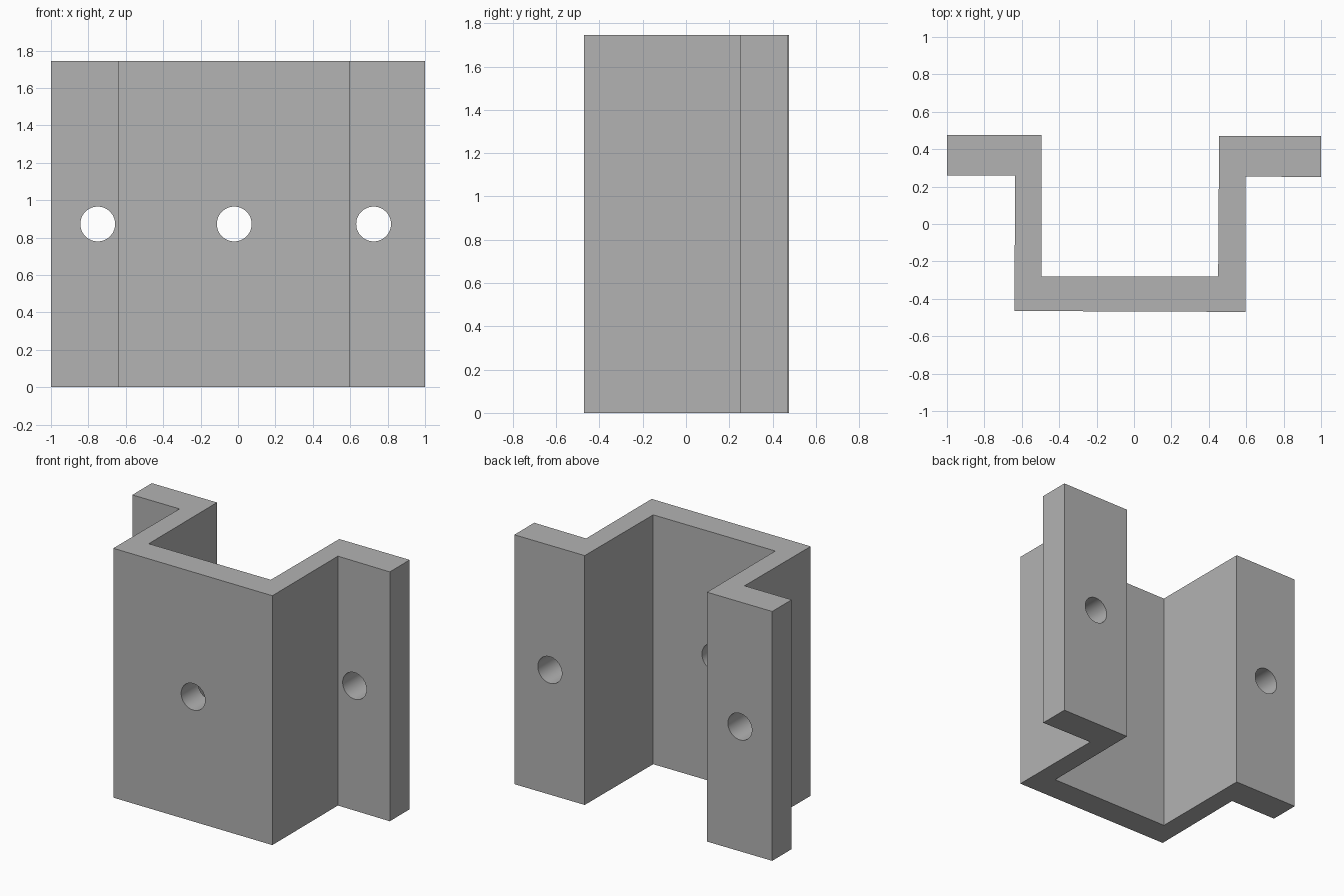
import bpy
import bmesh
import math
from mathutils import Matrix

default = bpy.data.objects.get("Cube")
if default:
    bpy.data.objects.remove(default, do_unlink=True)

HEIGHT = 1.745
HOLE_RADIUS = 0.093

# Single grey finish
grey = bpy.data.materials.new("plain_grey")
grey.use_nodes = True
colour = (0.45, 0.45, 0.45, 1)
grey.diffuse_color = colour
grey.node_tree.nodes["Principled BSDF"].inputs["Base Color"].default_value = colour


def add_object(name, bm):
    mesh = bpy.data.meshes.new(name)
    bmesh.ops.recalc_face_normals(bm, faces=bm.faces)
    bm.to_mesh(mesh)
    bm.free()
    mesh.materials.append(grey)
    obj = bpy.data.objects.new(name, mesh)
    bpy.context.collection.objects.link(obj)
    return obj


# Hat-section channel: left flange, web and right flange in one profile
profile = [
    (-1, 0.26), (-1, 0.475), (-0.495, 0.475), (-0.495, -0.28),
    (0.45, -0.28), (0.455, 0.47), (1, 0.47), (1, 0.25),
    (0.595, 0.255), (0.595, -0.47), (-0.64, -0.465), (-0.635, 0.26),
]
bm = bmesh.new()
base = bm.faces.new([bm.verts.new((x, y, 0)) for x, y in profile])
top = bmesh.ops.extrude_face_region(bm, geom=[base], use_keep_orig=True)
top_verts = [v for v in top["geom"] if isinstance(v, bmesh.types.BMVert)]
bmesh.ops.translate(bm, vec=(0, 0, HEIGHT), verts=top_verts)
bracket = add_object("channel_bracket", bm)

# Round bolt holes through the web and both flanges
bm = bmesh.new()
for x, y in [(-0.75, 0.37), (-0.02, -0.37), (0.725, 0.36)]:
    place = Matrix.Translation((x, y, HEIGHT / 2)) @ Matrix.Rotation(math.pi / 2, 4, "X")
    bmesh.ops.create_cone(bm, cap_ends=True, segments=48, radius1=HOLE_RADIUS,
                          radius2=HOLE_RADIUS, depth=0.4, matrix=place)
cutter = add_object("hole_cutter", bm)
cutter.hide_render = True

cut = bracket.modifiers.new("bolt_holes", "BOOLEAN")
cut.operation = "DIFFERENCE"
cut.solver = "EXACT"
cut.object = cutter

# Apply the cut, then smooth the hole walls only
bpy.ops.object.select_all(action="DESELECT")
bracket.select_set(True)
bpy.context.view_layer.objects.active = bracket
bpy.ops.object.modifier_apply(modifier=cut.name)
bpy.data.objects.remove(cutter, do_unlink=True)
bpy.ops.object.shade_smooth_by_angle(angle=math.radians(30))
